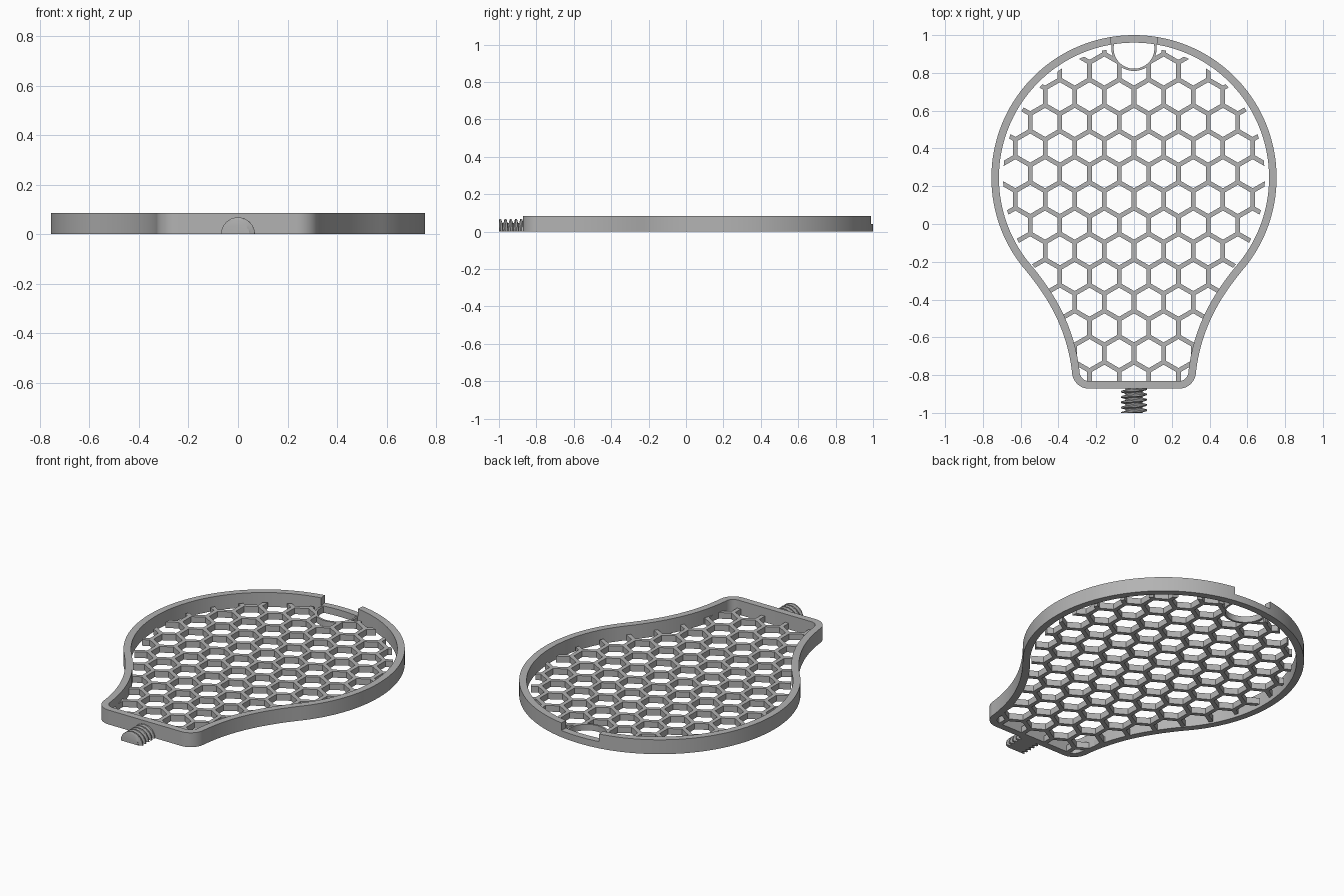
import bpy, bmesh, math
from mathutils import Vector

RIM_H, NOTCH_Z, GRID_H = 0.085, 0.04, 0.036
PITCH, WALL = 0.157, 0.024
CENTRE, RADIUS = Vector((0, 0.245)), 0.755

cube = bpy.data.objects.get("Cube")
if cube:
    bpy.data.objects.remove(cube)

grey = bpy.data.materials.new("mid grey")
grey.use_nodes = True
colour = (0.45, 0.45, 0.45, 1)
grey.diffuse_color = colour
grey.node_tree.nodes["Principled BSDF"].inputs["Base Color"].default_value = colour


def finish(name, bm):
    bmesh.ops.recalc_face_normals(bm, faces=bm.faces)
    mesh = bpy.data.meshes.new(name)
    bm.to_mesh(mesh)
    bm.free()
    mesh.materials.append(grey)
    obj = bpy.data.objects.new(name, mesh)
    bpy.context.collection.objects.link(obj)
    return obj


def activate(obj):
    bpy.ops.object.select_all(action="DESELECT")
    obj.select_set(True)
    bpy.context.view_layer.objects.active = obj


def smooth(obj):
    activate(obj)
    bpy.ops.object.shade_smooth_by_angle(angle=math.radians(30))


def thicken(bm, z0, z1):
    grown = bmesh.ops.extrude_face_region(bm, geom=bm.faces[:])
    top = [v for v in grown["geom"] if isinstance(v, bmesh.types.BMVert)]
    bmesh.ops.translate(bm, verts=top, vec=(0, 0, z1 - z0))


def prism(name, points, z0, z1):
    bm = bmesh.new()
    bm.faces.new([bm.verts.new((p.x, p.y, z0)) for p in points])
    thicken(bm, z0, z1)
    return finish(name, bm)


def band(name, outer, inner, z0, z1, closed=True):
    bm = bmesh.new()
    a, b = [[bm.verts.new((p.x, p.y, z0)) for p in line] for line in (outer, inner)]
    for i in range(0 if closed else 1, len(a)):
        bm.faces.new((a[i - 1], a[i], b[i], b[i - 1]))
    thicken(bm, z0, z1)
    return finish(name, bm)


def boolean(obj, cutter, operation):
    mod = obj.modifiers.new(operation.lower(), "BOOLEAN")
    mod.operation, mod.object, mod.solver = operation, cutter, "EXACT"
    activate(obj)
    bpy.ops.object.modifier_apply(modifier=mod.name)
    bpy.data.objects.remove(cutter)


def arc(centre, radius, start, end, steps):
    angles = [math.radians(start + (end - start) * i / steps) for i in range(steps + 1)]
    return [centre + radius * Vector((math.cos(a), math.sin(a))) for a in angles]


def bezier(p, steps):
    p = [Vector(q) for q in p]
    return [sum((math.comb(3, k) * (1 - t) ** (3 - k) * t ** k * p[k] for k in range(4)),
                Vector((0, 0))) for t in (i / steps for i in range(steps + 1))]


def inset(points, amount):
    result = []
    for i, p in enumerate(points):
        d = (points[(i + 1) % len(points)] - points[i - 1]).normalized()
        result.append(p + Vector((d.y, -d.x)) * amount(p))
    return result


# Bulb outline: right half from the top, clockwise, then mirrored
half = arc(CENTRE, RADIUS, 90, -40, 64)[1:-1]
half += bezier([(0.578, -0.24), (0.458, -0.385), (0.355, -0.55), (0.328, -0.785)], 20)
half += arc(Vector((0.238, -0.782)), 0.09, -8, -90, 10)
outline = [CENTRE + Vector((0, RADIUS))] + half
outline += [Vector((-p.x, p.y)) for p in reversed(half)]

# Rim with a shallow notch at the far end
rim = band("rim", outline, inset(outline, lambda p: 0.04), 0, RIM_H)
notch = [Vector(p) for p in ((-0.11, 0.85), (0.11, 0.85), (0.13, 1.05), (-0.13, 1.05))]
boolean(rim, prism("notch_cutter", notch, NOTCH_Z, 0.2), "DIFFERENCE")
smooth(rim)

# Honeycomb: hexagon rings welded together
bm = bmesh.new()
row_step = PITCH * math.sqrt(3) / 2
for row in range(-5, 11):
    y = 0.402 - row * row_step
    for col in range(-6, 7):
        x = (col + (0.5 if row % 2 == 0 else 0)) * PITCH
        loops = []
        for width in (PITCH, PITCH - WALL):
            ring = arc(Vector((x, y)), width / math.sqrt(3), 30, 330, 5)
            loops.append([bm.verts.new((p.x, p.y, 0)) for p in ring])
        a, b = loops
        for i in range(6):
            bm.faces.new((a[i - 1], a[i], b[i], b[i - 1]))
bmesh.ops.remove_doubles(bm, verts=bm.verts[:], dist=0.001)
thicken(bm, 0, GRID_H)
honeycomb = finish("honeycomb", bm)

# Trim the honeycomb to the bulb and open the finger hole
def trim_gap(p):
    return 0.038 + 0.024 * min(1, max(0, (p.y + 0.4) / 0.4))

boolean(honeycomb, prism("trim", inset(outline, trim_gap), -0.1, 0.1), "INTERSECT")
hole = Vector((0, 0.93))
boolean(honeycomb, prism("hole_cutter", arc(hole, 0.115, 0, 354, 59), -0.1, 0.1), "DIFFERENCE")

# Thin curved lip around the finger hole
lip = band("finger_hole_lip", arc(hole, 0.12, 165, 375, 32), arc(hole, 0.108, 165, 375, 32),
           0, GRID_H, closed=False)
smooth(lip)

# Half-round threaded stud at the neck
bm = bmesh.new()
thread, sides, steps = 0.028, 24, 75
y0, y1 = -1.0, -0.86
rows = []
for i in range(steps + 1):
    y = y0 + (y1 - y0) * i / steps
    line = []
    for j in range(sides + 1):
        a = math.pi * j / sides
        phase = ((y - y0) / thread + a / math.tau) % 1
        ridge = min(1, max(0, (0.36 - abs(phase - 0.5)) / 0.2))
        r = 0.046 + 0.022 * ridge
        line.append(bm.verts.new((r * math.cos(a), y, r * math.sin(a))))
    rows.append(line)
for low, high in zip(rows, rows[1:]):
    for j in range(sides):
        bm.faces.new((low[j], low[j + 1], high[j + 1], high[j]))
    bm.faces.new((low[0], high[0], high[-1], low[-1]))
bm.faces.new(rows[0])
bm.faces.new(rows[-1])
stud = finish("threaded_stud", bm)
smooth(stud)
